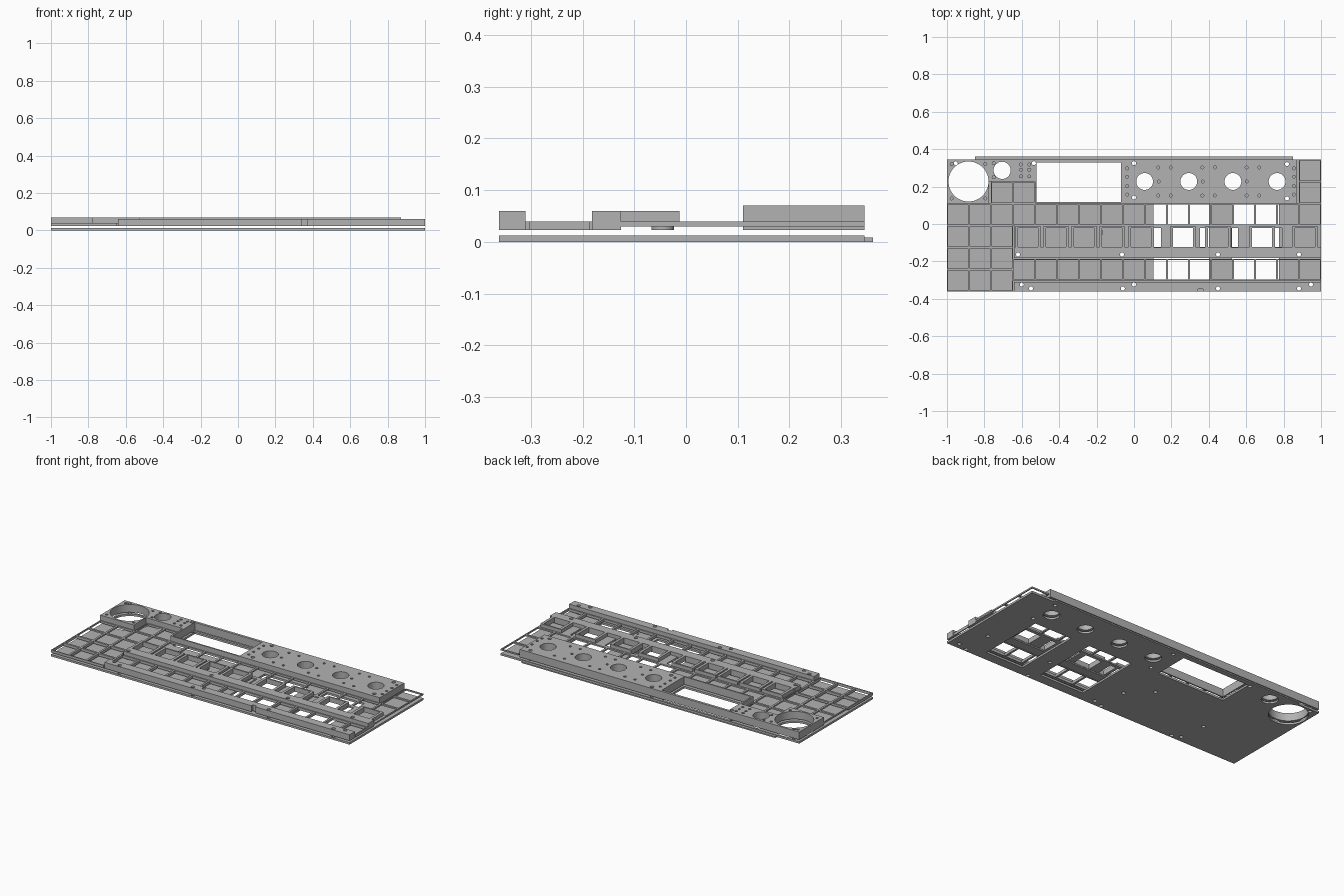
import bpy, math

cube = bpy.data.objects.get("Cube")
if cube:
    bpy.data.objects.remove(cube, do_unlink=True)

# One plain grey for every part
grey = bpy.data.materials.new("light_grey")
grey.use_nodes = True
colour = (0.45, 0.45, 0.45, 1)
grey.diffuse_color = colour
grey.node_tree.nodes["Principled BSDF"].inputs["Base Color"].default_value = colour

PITCH = 2 / 17
FRONT, BACK = -0.361, 0.345
WALL = 0.006


def col(i):
    return -1 + i * PITCH


def row(j):
    return BACK - j * PITCH


def rect(x0, x1, y0, y1):
    return [(x0, y0), (x1, y0), (x1, y1), (x0, y1)]


def disc(x, y, r, n=32):
    return [(x + r * math.cos(math.tau * i / n), y + r * math.sin(math.tau * i / n))
            for i in range(n)]


def plate(name, outline, holes, z0, z1):
    """Extruded flat outline with holes, turned into a mesh."""
    curve = bpy.data.curves.new(name, "CURVE")
    curve.dimensions = "2D"
    curve.fill_mode = "BOTH"
    curve.extrude = (z1 - z0) / 2
    for pts in [outline] + holes:
        spline = curve.splines.new("POLY")
        spline.points.add(len(pts) - 1)
        for p, (x, y) in zip(spline.points, pts):
            p.co = (x, y, 0, 1)
        spline.use_cyclic_u = True
    temp = bpy.data.objects.new(name + "_profile", curve)
    bpy.context.collection.objects.link(temp)
    graph = bpy.context.evaluated_depsgraph_get()
    mesh = bpy.data.meshes.new_from_object(temp.evaluated_get(graph))
    bpy.data.objects.remove(temp, do_unlink=True)
    mesh.name = name
    mesh.materials.clear()
    mesh.materials.append(grey)
    for f in mesh.polygons:
        f.use_smooth = False
        f.material_index = 0
    obj = bpy.data.objects.new(name, mesh)
    obj.location.z = (z0 + z1) / 2
    bpy.context.collection.objects.link(obj)
    return obj


def key_grid(name, c0, c1, top, rows, z0, z1=0.039):
    """Open lattice of square key cells."""
    holes = [rect(col(c) + WALL, col(c + 1) - WALL,
                  top - (r + 1) * PITCH + WALL, top - r * PITCH - WALL)
             for c in range(c0, c1) for r in range(rows)]
    plate(name, rect(col(c0), col(c1), top - rows * PITCH, top), holes, z0, z1)


# Shared openings
KNOB_Y = row(1)
knobs = [0.057 + 0.236 * i for i in range(4)]
openings = [disc(-0.885, KNOB_Y, 0.107, 64), disc(-0.705, 0.287, 0.046),
            rect(-0.52, -0.07, 0.118, 0.33)]
openings += [disc(x, KNOB_Y, 0.045) for x in knobs]


def screws(points):
    return [disc(x, y, 0.011, 12) for x, y in points]


rear_screws = screws([(-0.953, 0.325), (-0.535, 0.325), (0, 0.325), (0, 0.142),
                      (0.818, 0.32), (0.818, 0.137)])
mid_screws = screws([(x, -0.163) for x in (-0.62, -0.064, 0.449, 0.882)])
front_screws = screws([(x, -0.345) for x in (-0.551, -0.06, 0.449, 0.882)]
                      + [(x, -0.324) for x in (-0.6, 0, 0.946)])
boss_hole = screws([(-0.187, -0.045)])

# Base plate with two openings under the keys, and the rear lip
plate("base_plate", rect(-1, 1, FRONT, BACK),
      openings + rear_screws + mid_screws + front_screws + boss_hole
      + [rect(0.105, 0.4, -0.302, 0.104), rect(0.525, 0.775, -0.302, 0.104)], 0, 0.012)
plate("back_lip", rect(-0.85, 0.85, BACK, 0.361), [], 0, 0.008)

# Raised control panel with knob, dial and display openings
pins = [(x, KNOB_Y + dy) for x in (-0.037, 0.855) for dy in (-0.07, -0.025, 0.025, 0.07)]
for x in knobs[:3]:
    mid = x + 0.095
    pins += [(mid - 0.02, KNOB_Y)]
    pins += [(mid + dx, KNOB_Y + dy) for dx in (-0.022, 0.045) for dy in (-0.075, 0.075)]
pins += [(x, y) for x in (-0.605, -0.56) for y in (0.255, 0.29, 0.318)]
pins += [(x, y) for x in (-0.975, -0.795) for y in (0.137, 0.32)]
pins += [(-0.75, 0.25), (-0.75, 0.325)]
panel = [(-1, row(2)), (col(2) - 0.01, row(2)), (col(2) - 0.01, row(1)), (col(4), row(1)),
         (col(4), row(2)), (col(16) - 0.01, row(2)), (col(16) - 0.01, BACK), (-1, BACK)]
plate("control_panel", panel,
      openings + rear_screws + [disc(x, y, 0.008, 10) for x, y in pins], 0.023, 0.07)

# Low key lattices
key_grid("upper_key_grid", 0, 17, row(2), 1, 0.03)
key_grid("left_key_grid_rear", 0, 3, row(3), 1, 0.03)
key_grid("left_key_grid_front", 0, 3, row(4), 2, 0.023)
key_grid("function_key_grid", 2, 4, row(1), 1, 0.03)
key_grid("corner_key_grid", 16, 17, row(0), 2, 0.03)
key_grid("front_key_grid", 3, 17, -0.186, 1, 0.023)

# Middle rail: a comb with a raised collar around each staggered key
LEFT = col(3) + 0.006
RAIL_BACK, RAIL_FRONT = -0.126, -0.182
keys = [-0.567, -0.417, -0.267, -0.118, 0.037, 0.262, 0.449, 0.684, 0.914]
key_holes = [rect(x - 0.054, x + 0.054, -0.124, -0.022) for x in keys]
comb = [(1, RAIL_FRONT), (1, RAIL_BACK)]
for x in reversed(keys):
    comb += [(x + 0.07, RAIL_BACK), (x + 0.07, -0.013),
             (x - 0.07, -0.013), (x - 0.07, RAIL_BACK)]
comb += [(LEFT, RAIL_BACK), (LEFT, RAIL_FRONT)]
plate("middle_rail", comb, key_holes + mid_screws, 0.03, 0.06)
plate("middle_rail_foot", rect(LEFT, 1, RAIL_FRONT, RAIL_BACK), mid_screws, 0.023, 0.03)

# Low web between the collars, with narrow slots
slots = [rect(x, x + 0.037, -0.124, -0.022) for x in (0.108, 0.354, 0.52, 0.755)]
plate("middle_web", rect(LEFT, 1, RAIL_BACK, row(3)), key_holes + slots, 0.03, 0.039)
plate("middle_boss", disc(-0.187, -0.045, 0.022), boss_hole, 0.023, 0.03)

# Front rail with a small notch in its front edge
front = [(LEFT, FRONT), (0.342, FRONT), (0.342, -0.347), (0.37, -0.347), (0.37, FRONT),
         (1, FRONT), (1, -0.31), (LEFT, -0.31)]
plate("front_rail", front, front_screws, 0.023, 0.06)
